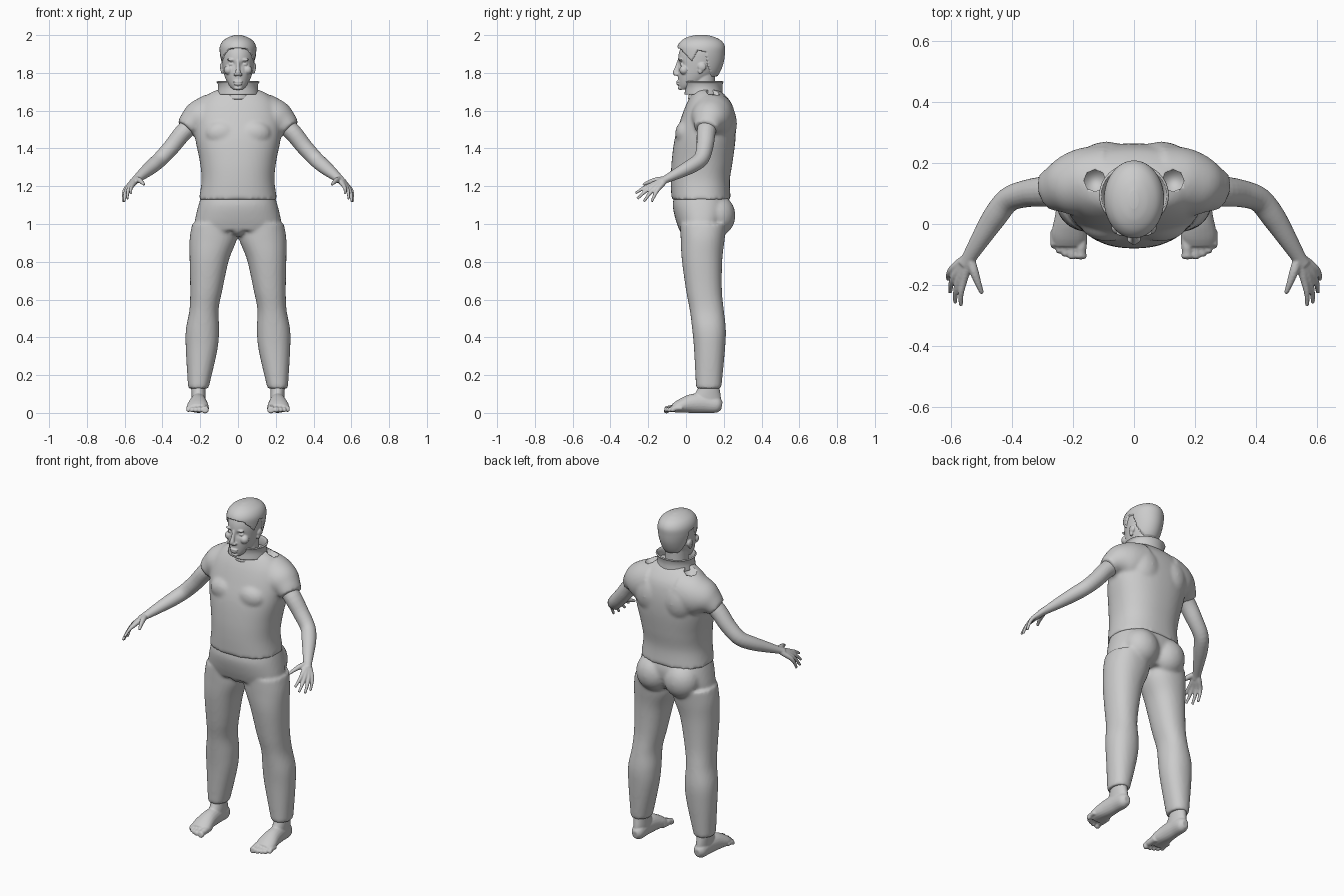
import bpy, bmesh, math
from mathutils import Vector, Matrix


def refine(rows, n=5):
    """Catmull-Rom interpolation between rows of numbers."""
    p = [rows[0]] + list(rows) + [rows[-1]]
    out = []
    for i in range(1, len(p) - 2):
        for k in range(n):
            t = k / n
            out.append([0.5 * (2 * b + (c - a) * t + (2 * a - 5 * b + 4 * c - d) * t * t
                               + (3 * b - a - 3 * c + d) * t ** 3)
                        for a, b, c, d in zip(*p[i - 1:i + 3])])
    return out + [list(rows[-1])]


def loft(bm, rings, caps=True):
    vs = [[bm.verts.new(p) for p in r] for r in rings]
    n = len(vs[0])
    for a, b in zip(vs, vs[1:]):
        for i in range(n):
            j = (i + 1) % n
            bm.faces.new((a[i], a[j], b[j], b[i]))
    if caps:
        bm.faces.new(vs[0])
        bm.faces.new(vs[-1])
    return [v for r in vs for v in r]


def stack(bm, rows, e=2.0, seg=40, n=5, caps=True):
    """Horizontal sections: z, centre x, half width, front y, back y."""
    rings = []
    for z, cx, rx, yf, yb in refine(rows, n):
        ring = []
        for i in range(seg):
            a = 2 * math.pi * i / seg
            c, s = math.cos(a), math.sin(a)
            ring.append((cx + rx * math.copysign(abs(c) ** (2 / e), c),
                         (yf + yb) / 2 + (yb - yf) / 2 * math.copysign(abs(s) ** (2 / e), s), z))
        rings.append(ring)
    return loft(bm, rings, caps)


def tube(bm, rows, seg=20, n=4):
    """Sections along a path: x, y, z, side radius, up radius."""
    pts = refine(rows, n)
    rings = []
    for i, (x, y, z, ru, rv) in enumerate(pts):
        t = Vector(pts[min(i + 1, len(pts) - 1)][:3]) - Vector(pts[max(i - 1, 0)][:3])
        u = t.cross(Vector((0, 0, 1))).normalized()
        v = u.cross(t).normalized()
        rings.append([Vector((x, y, z)) + u * ru * math.cos(2 * math.pi * k / seg)
                      + v * rv * math.sin(2 * math.pi * k / seg) for k in range(seg)])
    loft(bm, rings)


def blob(bm, c, r):
    bmesh.ops.create_icosphere(bm, subdivisions=3, radius=1,
                               matrix=Matrix.Translation(c) @ Matrix.Diagonal((*r, 1)))


def mirror(bm):
    geo = bmesh.ops.duplicate(bm, geom=bm.verts[:] + bm.edges[:] + bm.faces[:])["geom"]
    for v in geo:
        if isinstance(v, bmesh.types.BMVert):
            v.co.x *= -1


def finish(name, bm, voxel=0, smooth=4):
    bmesh.ops.recalc_face_normals(bm, faces=bm.faces)
    me = bpy.data.meshes.new(name)
    bm.to_mesh(me)
    bm.free()
    for p in me.polygons:
        p.use_smooth = True
    ob = bpy.data.objects.new(name, me)
    bpy.context.collection.objects.link(ob)
    if voxel:
        m = ob.modifiers.new("merge", "REMESH")
        m.mode, m.voxel_size, m.use_smooth_shade = "VOXEL", voxel, True
        s = ob.modifiers.new("soften", "SMOOTH")
        s.factor, s.iterations = 0.5, smooth
    return ob


# Shirt: sleeves and chest muscles mirrored, then torso
bm = bmesh.new()
tube(bm, [(.08, .14, 1.575, .12, .125), (.16, .135, 1.56, .115, .122), (.215, .125, 1.55, .1, .1),
          (.252, .115, 1.53, .078, .07), (.278, .106, 1.505, .066, .052)], seg=32)
blob(bm, (.085, .0, 1.48), (.09, .057, .07))
blob(bm, (.09, .19, 1.53), (.1, .08, .12))
mirror(bm)
stack(bm, [(1.13, 0, .207, -.077, .237), (1.23, 0, .193, -.08, .232), (1.33, 0, .202, -.076, .247),
           (1.45, 0, .226, -.06, .262), (1.55, 0, .232, -.03, .262), (1.63, 0, .21, .0, .245),
           (1.685, 0, .16, .03, .205), (1.71, 0, .11, .05, .17)], e=2.3, seg=64)
shirt = finish("shirt", bm, .01, 5)

# Small openings on top of the shoulders
bm = bmesh.new()
for s in (-1, 1):
    bmesh.ops.create_cone(bm, cap_ends=True, segments=8, radius1=.036, radius2=.036, depth=.1,
                          matrix=Matrix.Translation((s * .128, .142, 1.718)))
cutter = finish("shoulder_opening_cutter", bm)
cutter.hide_render = True
cutter.hide_viewport = True
cut = shirt.modifiers.new("openings", "BOOLEAN")
cut.operation, cut.object = "DIFFERENCE", cutter

# Trousers: legs and seat mirrored, then hips
bm = bmesh.new()
stack(bm, [(1.0, .125, .118, -.03, .215), (.92, .131, .125, -.028, .205), (.81, .152, .104, -.022, .192),
           (.65, .168, .085, .0, .19), (.545, .18, .077, .02, .2), (.44, .188, .088, .033, .211),
           (.33, .193, .083, .043, .206), (.13, .21, .054, .053, .187)], e=2.2)
blob(bm, (.092, .165, 1.045), (.105, .097, .11))
mirror(bm)
stack(bm, [(1.16, 0, .19, -.06, .22), (1.1, 0, .209, -.07, .235), (1.03, 0, .226, -.057, .225),
           (.965, 0, .235, -.035, .19)], e=2.3, seg=64)
blob(bm, (0, .02, .985), (.05, .06, .05))
finish("trousers", bm, .01, 4)

# Feet with toes
bm = bmesh.new()
stack(bm, [(.2, .21, .04, .075, .17), (.13, .21, .038, .062, .178), (.08, .208, .037, .035, .185),
           (.04, .208, .035, .03, .185)])
tube(bm, [(.207, .19, .038, .018, .022), (.207, .165, .042, .036, .042), (.209, .1, .052, .04, .052),
          (.211, .03, .049, .047, .05), (.213, -.03, .036, .057, .036), (.213, -.068, .023, .052, .023)])
for x, tip, r in ((.174, -.115, .02), (.203, -.115, .014), (.224, -.107, .013),
                  (.244, -.096, .0125), (.262, -.08, .012)):
    tube(bm, [(x, -.02, .026, r, r), (x, -.07, .024, r, r), (x, tip + .025, .022, r * .85, r * .85),
              (x, tip + .008, .016, r, r), (x, tip, .016, r * .6, r * .6)], seg=14)
mirror(bm)
finish("feet", bm, .0045, 3)

# Arms and hands
bm = bmesh.new()
tube(bm, [(.22, .12, 1.55, .05, .05), (.29, .107, 1.485, .05, .047), (.35, .1, 1.41, .045, .044),
          (.41, .08, 1.345, .041, .041), (.455, .025, 1.305, .04, .038), (.5, -.045, 1.268, .032, .03),
          (.54, -.11, 1.235, .024, .02), (.555, -.135, 1.222, .024, .018)])
for knuckle, tip in (((.558, -.188, 1.205), (.567, -.268, 1.163)),
                     ((.573, -.183, 1.195), (.586, -.258, 1.133)),
                     ((.587, -.168, 1.187), (.602, -.224, 1.118)),
                     ((.596, -.148, 1.184), (.609, -.182, 1.118))):
    k, t, w = Vector(knuckle), Vector(tip), Vector((.54, -.105, 1.238))
    tube(bm, [(*w, .015, .015), (*w.lerp(k, .5), .016, .015), (*k, .012, .012),
              (*(k.lerp(t, .5) + Vector((.004, 0, .004))), .0095, .0095), (*t, .007, .007)], seg=14)
tube(bm, [(.538, -.11, 1.237, .016, .016), (.524, -.155, 1.233, .015, .015),
          (.51, -.195, 1.222, .011, .011), (.497, -.228, 1.208, .007, .007)], seg=14)
mirror(bm)
finish("arms", bm, .0045, 3)

# Head: skull with eye sockets, paired features, then nose, lips and neck
bm = bmesh.new()
for c, r in (((.035, -.022, 1.845), (.015, .009, .008)), ((.035, -.03, 1.869), (.025, .01, .007)),
             ((.013, -.05, 1.793), (.01, .012, .009)), ((.05, -.01, 1.815), (.025, .025, .025)),
             ((.085, .085, 1.832), (.011, .022, .022)), ((.083, .076, 1.812), (.009, .013, .018))):
    blob(bm, c, r)
mirror(bm)
skull = stack(bm, [(1.712, 0, .025, -.033, .01), (1.73, 0, .045, -.039, .07), (1.755, 0, .06, -.042, .11),
                   (1.79, 0, .073, -.044, .15), (1.83, 0, .082, -.042, .175), (1.87, 0, .087, -.042, .185),
                   (1.91, 0, .088, -.036, .19), (1.95, 0, .08, -.018, .18), (1.98, 0, .05, .02, .14),
                   (1.988, 0, .02, .04, .11)], seg=64)
for v in skull:
    if v.co.y < .03:
        v.co.y += .014 * math.exp(-((abs(v.co.x) - .035) / .018) ** 2 - ((v.co.z - 1.847) / .014) ** 2)
tube(bm, [(0, -.036, 1.865, .009, .009), (0, -.047, 1.83, .01, .011), (0, -.056, 1.8, .014, .014),
          (0, -.054, 1.788, .01, .008)])
blob(bm, (0, -.042, 1.7535), (.026, .01, .006))
blob(bm, (0, -.041, 1.74), (.022, .01, .006))
blob(bm, (0, -.03, 1.72), (.022, .013, .011))
stack(bm, [(1.66, 0, .075, .01, .17), (1.72, 0, .063, .02, .155), (1.82, 0, .062, .025, .155)])
finish("head", bm, .004, 2)

# Hair: a cap that sinks into the skull below the hairline
bm = bmesh.new()
line = [(-.07, 1.94), (-.03, 1.925), (.03, 1.86), (.042, 1.885), (.06, 1.92), (.105, 1.912),
        (.118, 1.84), (.145, 1.78), (.25, 1.785)]
hair = stack(bm, [(1.76, 0, .06, -.03, .15), (1.8, 0, .08, -.04, .178), (1.85, 0, .091, -.045, .198),
                  (1.9, 0, .098, -.046, .206), (1.94, 0, .096, -.045, .206), (1.97, 0, .079, -.025, .187),
                  (1.99, 0, .048, .01, .15), (2.0, 0, .015, .05, .11)], seg=128, n=11)
for v in hair:
    for (y0, z0), (y1, z1) in zip(line, line[1:]):
        if y0 <= v.co.y < y1:
            limit = z0 + (z1 - z0) * (v.co.y - y0) / (y1 - y0)
            if v.co.z < limit:
                v.co.x *= .8
                v.co.y = .075 + (v.co.y - .075) * .8
            break
finish("hair", bm)

# Standing collar
bm = bmesh.new()
stack(bm, [(1.685, 0, .102, .0, .187), (1.72, 0, .097, .003, .184), (1.745, 0, .1, .0, .187),
           (1.757, 0, .108, -.004, .192)], seg=48, caps=False)
collar = finish("collar", bm)
thick = collar.modifiers.new("thickness", "SOLIDIFY")
thick.thickness, thick.offset = .008, -1
